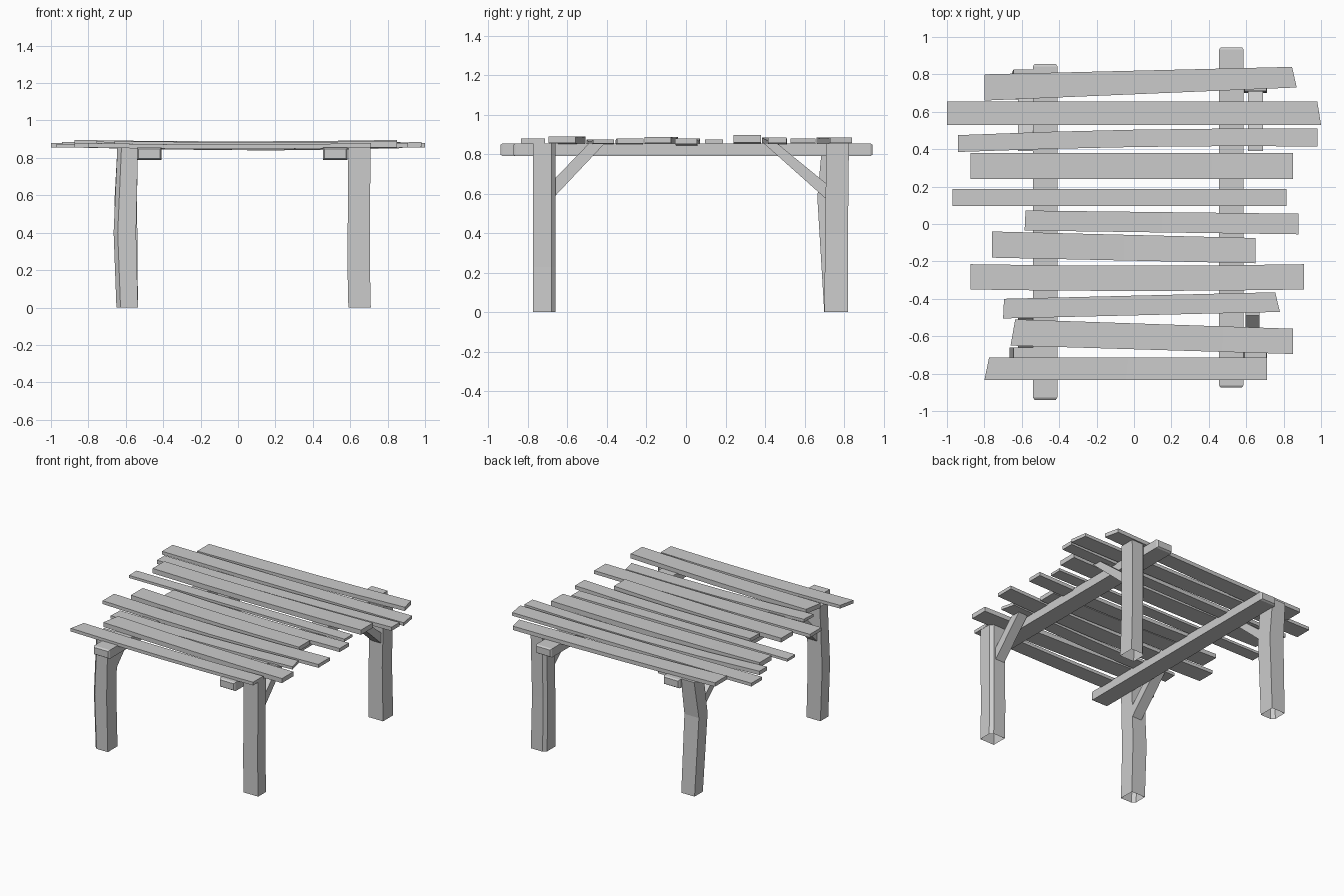
import bpy
import bmesh

if "Cube" in bpy.data.objects:
    bpy.data.objects.remove(bpy.data.objects["Cube"])


def make(name, rings, cap_start=True, cap_end=True):
    """Loft a list of equal-sized rings into one flat-shaded solid."""
    bm = bmesh.new()
    loops = [[bm.verts.new(p) for p in r] for r in rings]
    n = len(loops[0])
    for a, b in zip(loops, loops[1:]):
        for i in range(n):
            j = (i + 1) % n
            bm.faces.new((a[i], a[j], b[j], b[i]))
    if cap_start:
        bm.faces.new(loops[0][::-1])
    if cap_end:
        bm.faces.new(loops[-1])
    bmesh.ops.recalc_face_normals(bm, faces=bm.faces)
    me = bpy.data.meshes.new(name)
    bm.to_mesh(me)
    bm.free()
    ob = bpy.data.objects.new(name, me)
    bpy.context.collection.objects.link(ob)
    return ob


def lerp(a, b, t):
    return a + (b - a) * t


def plank(i, xl, xr, yl, yr, z, sag=0.0, bow=0.0):
    """xl/xr, yl/yr: (back edge, front edge) at left and right end; z: (bottom, top)."""
    rings = []
    for k in range(5):
        t = k / 4
        c = 4 * t * (1 - t)
        xb, xf = lerp(xl[0], xr[0], t), lerp(xl[1], xr[1], t)
        yb, yf = lerp(yl[0], yr[0], t) + bow * c, lerp(yl[1], yr[1], t) + bow * c
        z0, z1 = z[0] - sag * c, z[1] - sag * c
        rings.append([(xb, yb, z0), (xf, yf, z0), (xf, yf, z1), (xb, yb, z1)])
    make(f"roof_plank_{i}", rings)


# Uneven roof planks, back to front
planks = [
    ((-.80, -.80), (.845, .87), (.80, .66), (.84, .73), (.856, .885), .006, 0),
    ((-1, -1), (.98, 1), (.655, .53), (.655, .53), (.856, .88), .003, 0),
    ((-.94, -.94), (.98, .98), (.475, .385), (.51, .415), (.857, .885), .014, .012),
    ((-.875, -.875), (.85, .85), (.38, .24), (.38, .24), (.86, .896), .008, 0),
    ((-.97, -.97), (.815, .815), (.187, .095), (.187, .095), (.855, .874), 0, 0),
    ((-.58, -.585), (.88, .88), (.072, -.035), (.055, -.055), (.852, .879), .012, 0),
    ((-.76, -.76), (.65, .65), (-.04, -.18), (-.075, -.21), (.856, .887), .008, 0),
    ((-.875, -.875), (.91, .91), (-.215, -.35), (-.215, -.35), (.855, .88), .01, -.008),
    ((-.695, -.70), (.755, .78), (-.40, -.505), (-.365, -.47), (.853, .874), .01, 0),
    ((-.635, -.66), (.85, .85), (-.51, -.65), (-.56, -.695), (.856, .89), .006, 0),
    ((-.775, -.80), (.71, .71), (-.715, -.835), (-.715, -.835), (.855, .879), .008, 0),
]
for i, p in enumerate(planks):
    plank(i + 1, *p)


# Two long beams with chamfered ends
def beam(name, x0, x1, y0, y1):
    rings = []
    for y, d in ((y0, .008), (y0 + .012, 0), (y1 - .012, 0), (y1, .008)):
        rings.append([(x0 + d, y, .79 + d), (x1 - d, y, .79 + d),
                      (x1 - d, y, .855 - d), (x0 + d, y, .855 - d)])
    make(name, rings)


beam("left_beam", -.54, -.41, -.94, .855)
beam("right_beam", .455, .585, -.875, .945)


# Crooked posts: (z, x0, x1, y0, y1) sections with one cut corner, open underneath
def post(name, sections, cut, c=.022):
    rings = []
    for z, x0, x1, y0, y1 in sections:
        pts = [(x0, y0), (x1, y0), (x1, y1), (x0, y1)]
        ring = []
        for k, (x, y) in enumerate(pts):
            if k == cut:
                for nx, ny in (pts[k - 1], pts[(k + 1) % 4]):
                    dx, dy = nx - x, ny - y
                    f = c / (abs(dx) + abs(dy))
                    ring.append((x + dx * f, y + dy * f, z))
            else:
                ring.append((x, y, z))
        rings.append(ring)
    make(name, rings, cap_start=False)


post("front_left_post", [(0, -.65, -.535, -.775, -.66), (.4, -.665, -.545, -.775, -.66),
                         (.855, -.645, -.535, -.775, -.66)], 0)
post("front_right_post", [(0, .59, .71, -.775, -.66), (.23, .585, .705, -.775, -.66),
                          (.855, .59, .708, -.775, -.66)], 2)
post("back_left_post", [(0, -.645, -.535, .70, .82), (.58, -.66, -.54, .665, .79),
                        (.855, -.645, -.535, .69, .825)], 0)
post("back_right_post", [(0, .59, .71, .70, .82), (.4, .588, .70, .705, .82),
                         (.855, .59, .708, .71, .825)], 3)


# Diagonal braces from posts up to the planks beside the beams
def brace(name, x0, x1, profile):
    make(name, [[(x, y, z) for y, z in profile] for x in (x0, x1)])


front = [(-.68, .57), (-.41, .856), (-.49, .856), (-.68, .66)]
back = [(.73, .555), (.39, .858), (.46, .856), (.73, .635)]
brace("front_left_brace", -.62, -.54, front)
brace("front_right_brace", .595, .67, front)
brace("back_left_brace", -.62, -.54, back)
brace("back_right_brace", .61, .69, back)
